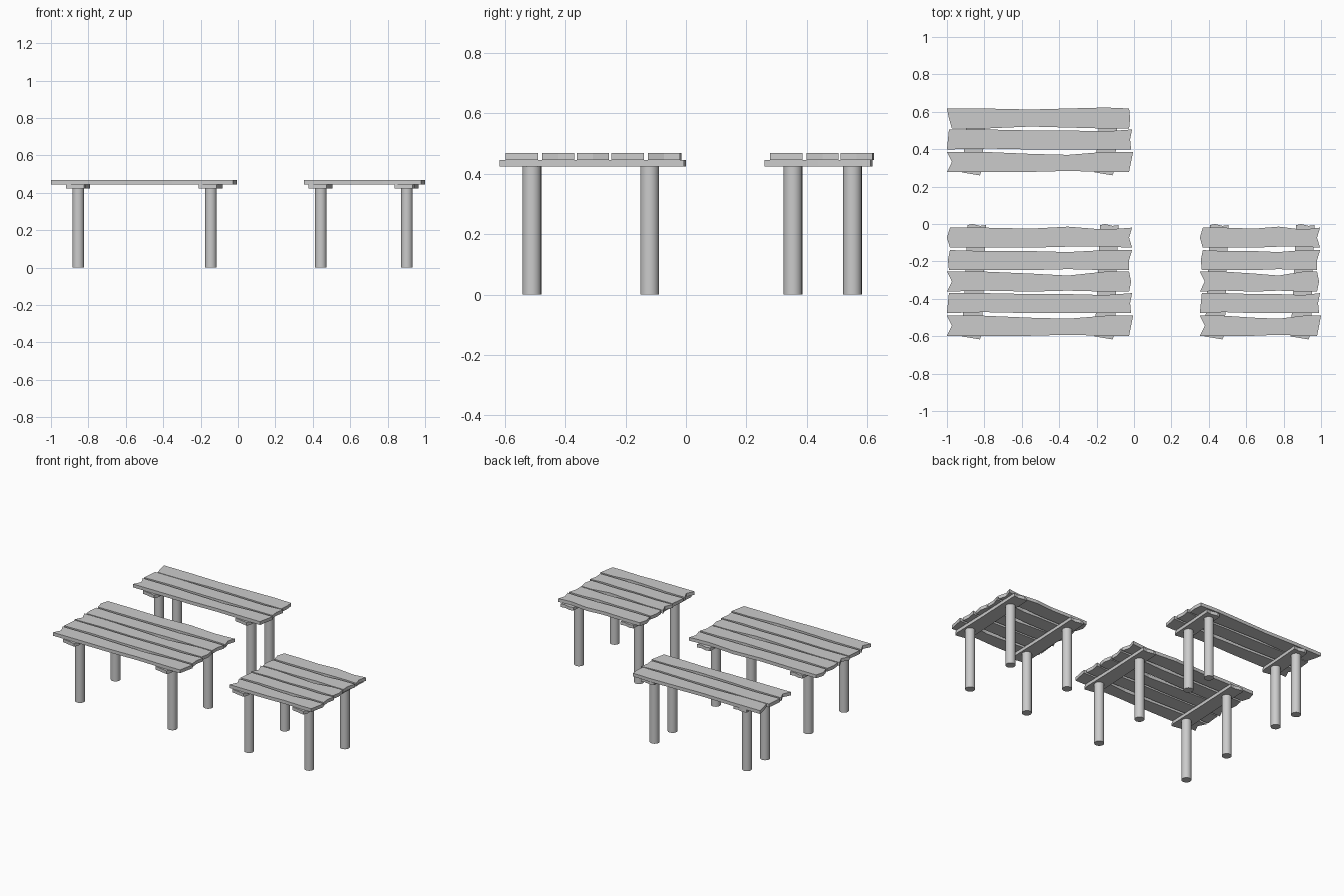
import bpy
import bmesh

cube = bpy.data.objects.get("Cube")
if cube:
    bpy.data.objects.remove(cube, do_unlink=True)

grey = bpy.data.materials.new("weathered grey")
grey.use_nodes = True
grey.diffuse_color = (0.6, 0.6, 0.6, 1)
grey.node_tree.nodes["Principled BSDF"].inputs["Base Color"].default_value = (0.6, 0.6, 0.6, 1)

BEAM_BOTTOM, PLANK_BOTTOM, PLANK_TOP = 0.424, 0.446, 0.469
LEG_RADIUS = 0.031
STEP = 0.0053        # size of one notch in the rough board edges
HALF_WIDTH = 0.0535

# Rough edges in steps: left end and right end (inward), back edge and front edge (outward)
ROUGH = {
    "a": ((3, 0, 3), (1, 4, 1), (0, -1, 1, -2), (0, 0, -1, -1)),
    "b": ((3, 1, 2), (1, 4, 4), (-1, -1, -2, 0), (0, 0, -1, 0)),
    "c": ((0, 5, 0), (4, 2, 4), (0, -2, -4, 0), (-1, 0, -1, 0)),
    "d": ((2, 1, 0), (1, 3, 2), (0, -1, -1, -2), (-1, 0, 0, 0)),
    "e": ((0, 5, 0), (0, 2, 4), (0, -2, -3, 0), (0, 0, -1, 0)),
    "f": ((0, 2, 5), (4, 3, 4), (0, -1, 0, 1), (0, -2, -1, 0)),
}


def slab(name, outline, bottom, top):
    """Flat board: a closed outline extruded upward."""
    bm = bmesh.new()
    face = bm.faces.new([bm.verts.new((x, y, bottom)) for x, y in outline])
    result = bmesh.ops.extrude_face_region(bm, geom=[face])
    for v in result["geom"]:
        if isinstance(v, bmesh.types.BMVert):
            v.co.z = top
    bmesh.ops.recalc_face_normals(bm, faces=bm.faces)
    mesh = bpy.data.meshes.new(name)
    bm.to_mesh(mesh)
    bm.free()
    mesh.materials.append(grey)
    obj = bpy.data.objects.new(name, mesh)
    bpy.context.collection.objects.link(obj)


def plank(name, x0, x1, y, style):
    left, right, back, front = ROUGH[style]
    y0, y1 = y - HALF_WIDTH, y + HALF_WIDTH
    along = [x0 + (x1 - x0) * f for f in (0.2, 0.45, 0.65, 0.85)]
    ends = (y1, y, y0)
    outline = [(x0 + d * STEP, ey) for d, ey in zip(left, ends)]
    outline += [(x, y0 - d * STEP) for x, d in zip(along, front)]
    outline += [(x1 - d * STEP, ey) for d, ey in zip(reversed(right), reversed(ends))]
    outline += [(x, y1 + d * STEP) for x, d in zip(reversed(along), reversed(back))]
    slab(name, outline, PLANK_BOTTOM, PLANK_TOP)


def beam(name, x, y0, y1):
    """Cross beam, slightly skewed, with broken ends."""
    outline = [(x - 0.066, y0 + 0.016), (x + 0.03, y0), (x + 0.042, y0 + 0.03),
               (x + 0.05, (y0 + y1) / 2), (x + 0.063, y1 - 0.006), (x + 0.03, y1 - 0.01),
               (x - 0.01, y1), (x - 0.036, y1 - 0.006), (x - 0.05, (y0 + y1) / 2)]
    slab(name, outline, BEAM_BOTTOM, PLANK_BOTTOM)


def leg(name, x, y):
    bpy.ops.mesh.primitive_cylinder_add(vertices=20, radius=LEG_RADIUS, depth=BEAM_BOTTOM,
                                        location=(x, y, BEAM_BOTTOM / 2))
    obj = bpy.context.object
    obj.name = name
    obj.data.materials.append(grey)
    bpy.ops.object.shade_smooth_by_angle()


def furniture(name, x_range, leg_xs, leg_ys, beam_ys, planks):
    for i, (y, style) in enumerate(planks, 1):
        plank(f"{name}_plank_{i}", *x_range, y, style)
    for side, x in zip(("right", "left"), leg_xs):
        beam(f"{name}_{side}_beam", x, *beam_ys)
        for end, y in zip(("front", "back"), leg_ys):
            leg(f"{name}_{end}_{side}_leg", x, y)


table_planks = [(-0.073, "a"), (-0.193, "b"), (-0.308, "c"), (-0.423, "d"), (-0.544, "e")]
bench_planks = [(0.564, "f"), (0.452, "d"), (0.332, "e")]
table_legs, table_beams = (-0.51, -0.12), (-0.617, 0)

furniture("table", (-1, -0.005), (-0.854, -0.145), table_legs, table_beams, table_planks)
furniture("small_table", (0.352, 1), (0.443, 0.903), table_legs, table_beams, table_planks)
furniture("bench", (-1, -0.005), (-0.854, -0.145), (0.354, 0.551), (0.26, 0.617), bench_planks)
